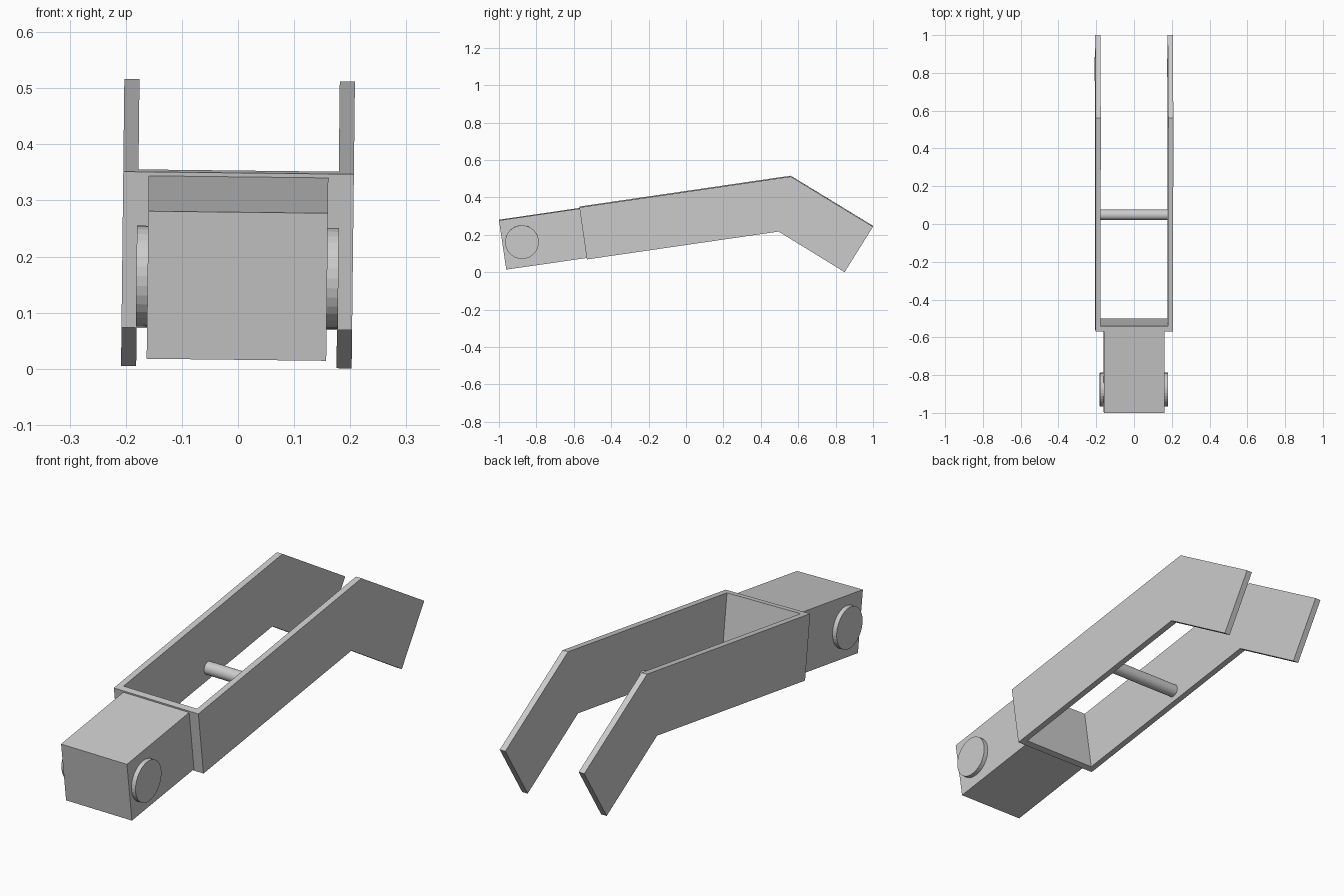
import bpy, bmesh
from mathutils import Matrix, Vector

if "Cube" in bpy.data.objects:
    bpy.data.objects.remove(bpy.data.objects["Cube"])

# The whole model leans very slightly about its long axis
PIVOT = Vector((0, 0, 0.26))
ROLL = (Matrix.Translation(PIVOT) @ Matrix.Rotation(0.0115, 4, 'Y')
        @ Matrix.Translation(-PIVOT))


def finish(name, bm):
    bmesh.ops.recalc_face_normals(bm, faces=bm.faces)
    bm.transform(ROLL)
    mesh = bpy.data.meshes.new(name)
    bm.to_mesh(mesh)
    bm.free()
    obj = bpy.data.objects.new(name, mesh)
    bpy.context.collection.objects.link(obj)
    return obj


def prism(name, profile, half_width):
    """Extrude a (y, z) outline symmetrically across x."""
    bm = bmesh.new()
    face = bm.faces.new([bm.verts.new((-half_width, y, z)) for y, z in profile])
    geom = bmesh.ops.extrude_face_region(bm, geom=[face])['geom']
    verts = [v for v in geom if isinstance(v, bmesh.types.BMVert)]
    bmesh.ops.translate(bm, verts=verts, vec=(2 * half_width, 0, 0))
    return finish(name, bm)


def cylinder_x(name, x0, x1, y, z, radius, sides=32):
    """Flat-shaded cylinder lying along x."""
    bm = bmesh.new()
    place = Matrix.Translation(((x0 + x1) / 2, y, z)) @ Matrix.Rotation(1.5707963, 4, 'Y')
    bmesh.ops.create_cone(bm, cap_ends=True, segments=sides, radius1=radius,
                          radius2=radius, depth=x1 - x0, matrix=place)
    return finish(name, bm)


# Forked frame: bent solid with an open slot leaving two arms and a front wall
frame = prism("forked_frame", [(-0.57, 0.349), (0.56, 0.514), (1.0, 0.246),
                               (0.848, 0.003), (0.495, 0.22), (-0.53, 0.071)], 0.2055)
slot = prism("slot_cutter", [(-0.569, 0.55), (1.3, 0.80), (1.3, -0.3),
                             (-0.459, -0.22)], 0.1785)
slot.hide_render = True
cut = frame.modifiers.new("slot", 'BOOLEAN')
cut.operation = 'DIFFERENCE'
cut.solver = 'EXACT'
cut.object = slot
bpy.context.view_layer.objects.active = frame
bpy.ops.object.modifier_apply(modifier=cut.name)
bpy.data.objects.remove(slot)

# Front block
prism("front_block", [(-1.0, 0.279), (-0.569, 0.342), (-0.531, 0.078),
                      (-0.961, 0.016)], 0.16)

# Round side caps on the block
for side, x0, x1 in (("left", -0.18, -0.159), ("right", 0.159, 0.18)):
    cylinder_x(side + "_cap", x0, x1, -0.877, 0.163, 0.09)

# Cross rod between the arms
cylinder_x("cross_rod", -0.18, 0.18, 0.048, 0.208, 0.028)
